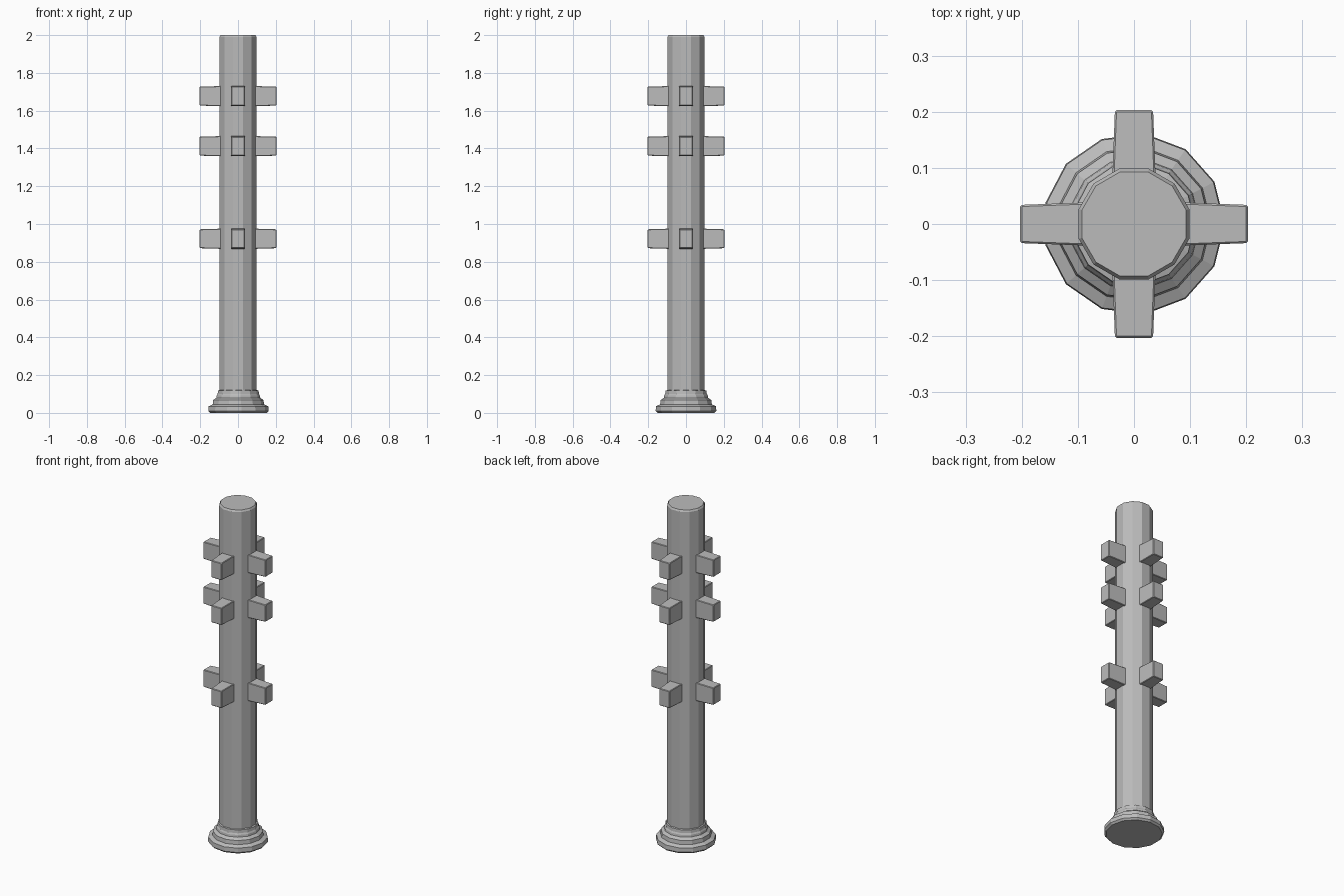
import bpy, bmesh, math
from mathutils import Matrix

cube = bpy.data.objects.get("Cube")
if cube:
    bpy.data.objects.remove(cube)

stone = bpy.data.materials.new("grey stone")
stone.use_nodes = True
colour = (0.5, 0.5, 0.5, 1)
stone.diffuse_color = colour
stone.node_tree.nodes["Principled BSDF"].inputs["Base Color"].default_value = colour


def finish(name, bm):
    bmesh.ops.recalc_face_normals(bm, faces=bm.faces)
    mesh = bpy.data.meshes.new(name)
    bm.to_mesh(mesh)
    bm.free()
    mesh.materials.append(stone)
    obj = bpy.data.objects.new(name, mesh)
    bpy.context.collection.objects.link(obj)
    return obj


def turned(name, profile, sides, start=0.0):
    """Capped, flat-faced solid of revolution from (radius, height) points."""
    bm = bmesh.new()
    rings = []
    for r, z in profile:
        angles = [start + math.tau * i / sides for i in range(sides)]
        rings.append([bm.verts.new((r * math.cos(a), r * math.sin(a), z)) for a in angles])
    for low, high in zip(rings, rings[1:]):
        for i in range(sides):
            j = (i + 1) % sides
            bm.faces.new((low[i], low[j], high[j], high[i]))
    bm.faces.new(rings[0][::-1])
    bm.faces.new(rings[-1])
    return finish(name, bm)


# Stepped base moulding
turned("base", [(0.152, 0), (0.162, 0.01), (0.16, 0.035), (0.138, 0.045),
                (0.135, 0.068), (0.118, 0.08), (0.116, 0.092),
                (0.111, 0.1), (0.109, 0.118), (0.095, 0.122)], 13)

# Shaft with a slightly eased top edge
turned("shaft", [(0.102, 0.05), (0.102, 1.99), (0.096, 2.0)], 12, math.radians(15))

# Three tiers of four projecting blocks
for tier, height in (("lower", 0.922), ("middle", 1.412), ("upper", 1.677)):
    for k, side in enumerate(("left", "back", "right", "front")):
        bm = bmesh.new()
        bmesh.ops.create_cube(bm, size=1)
        for v in bm.verts:
            outer = v.co.x > 0
            v.co.x = 0.203 if outer else 0.07
            v.co.y *= 0.068 if outer else 0.078
            v.co.z *= 0.1 if outer else 0.108
        bm.transform(Matrix.Translation((0, 0, height)) @ Matrix.Rotation(k * math.pi / 2, 4, 'Z'))
        block = finish(f"{tier}_{side}_block", bm)
        bevel = block.modifiers.new("Eased edges", 'BEVEL')
        bevel.width = 0.003
        bevel.segments = 1
